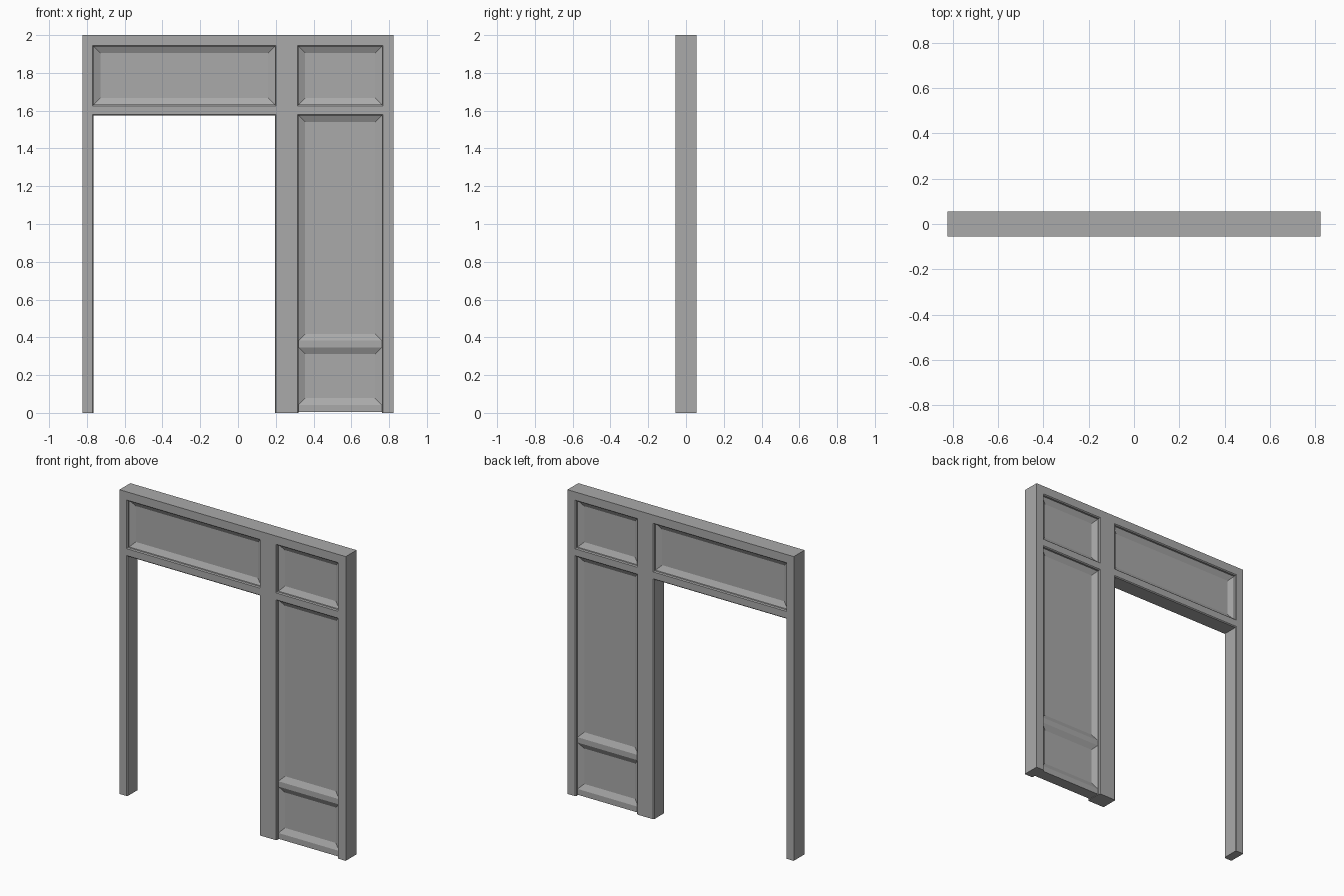
import bpy, bmesh
from mathutils import Vector

if "Cube" in bpy.data.objects:
    bpy.data.objects.remove(bpy.data.objects["Cube"])

grey = bpy.data.materials.new("grey paint")
grey.use_nodes = True
COLOUR = (0.4, 0.4, 0.4, 1)
grey.diffuse_color = COLOUR
grey.node_tree.nodes["Principled BSDF"].inputs["Base Color"].default_value = COLOUR

DEPTH = 0.056    # half thickness of the frame
SASH = 0.038     # half thickness of the mouldings' outer edge
PANE = 0.02      # half thickness of the flat panels
SLOPE = 0.036    # width of the sloped moulding


def finish(bm, name):
    bmesh.ops.recalc_face_normals(bm, faces=bm.faces)
    mesh = bpy.data.meshes.new(name)
    bm.to_mesh(mesh)
    bm.free()
    mesh.materials.append(grey)
    obj = bpy.data.objects.new(name, mesh)
    bpy.context.collection.objects.link(obj)


def box(name, x0, x1, z0, z1, half):
    bm = bmesh.new()
    bmesh.ops.create_cube(bm, size=1)
    for v in bm.verts:
        v.co = (x0 + (v.co.x + 0.5) * (x1 - x0), v.co.y * 2 * half,
                z0 + (v.co.z + 0.5) * (z1 - z0))
    finish(bm, name)


def panel(name, x0, x1, z0, z1):
    """Flat panel with a sloped moulding on both sides."""
    bm = bmesh.new()

    def loop(inset, y):
        a, b, c, d = x0 + inset, x1 - inset, z0 + inset, z1 - inset
        return [bm.verts.new(p) for p in ((a, y, c), (b, y, c), (b, y, d), (a, y, d))]

    loops = [loop(SLOPE, -PANE), loop(0, -SASH), loop(0, SASH), loop(SLOPE, PANE)]
    for p, q in zip(loops, loops[1:]):
        for i in range(4):
            j = (i + 1) % 4
            bm.faces.new((p[i], p[j], q[j], q[i]))
    bm.faces.new(loops[0])
    bm.faces.new(loops[-1])
    finish(bm, name)


# Frame: a slab with a doorway and three panel openings
xs = [-0.823, -0.765, 0.195, 0.32, 0.762, 0.823]
zs = [0, 1.575, 1.632, 1.94, 2]
openings = {(1, 0), (3, 0), (1, 2), (3, 2)}
bm = bmesh.new()
grid = [[bm.verts.new((x, -DEPTH, z)) for z in zs] for x in xs]
for i in range(len(xs) - 1):
    for k in range(len(zs) - 1):
        if (i, k) not in openings:
            bm.faces.new((grid[i][k], grid[i + 1][k], grid[i + 1][k + 1], grid[i][k + 1]))
geom = bmesh.ops.extrude_face_region(bm, geom=bm.faces[:], use_keep_orig=True)["geom"]
moved = [g for g in geom if isinstance(g, bmesh.types.BMVert)]
bmesh.ops.translate(bm, verts=moved, vec=Vector((0, 2 * DEPTH, 0)))
bmesh.ops.recalc_face_normals(bm, faces=bm.faces)


def on_opening(edge):
    a, b = (v.co for v in edge.verts)
    mid = (a + b) / 2
    return (abs(a.y - b.y) < 1e-5 and edge.calc_face_angle(0) > 1
            and abs(mid.x) < 0.8 and 0.01 < mid.z < 1.99)


# Small chamfer round the openings
bmesh.ops.bevel(bm, geom=[e for e in bm.edges if on_opening(e)], offset=0.006,
                segments=1, affect='EDGES', profile=0.5)
bmesh.ops.dissolve_limit(bm, angle_limit=0.01, verts=bm.verts[:], edges=bm.edges[:])
finish(bm, "door_frame")

# Panels filling the openings
panel("transom_panel", xs[1], xs[2], zs[2], zs[3])
panel("upper_side_panel", xs[3], xs[4], zs[2], zs[3])
panel("tall_side_panel", xs[3], xs[4], 0.382, zs[1])
panel("lower_side_panel", xs[3], xs[4], 0.042, 0.347)

# Bars across the side opening
box("middle_bar", xs[3], xs[4], 0.347, 0.382, SASH)
box("bottom_sill", xs[3], xs[4], 0.004, 0.042, SASH)
